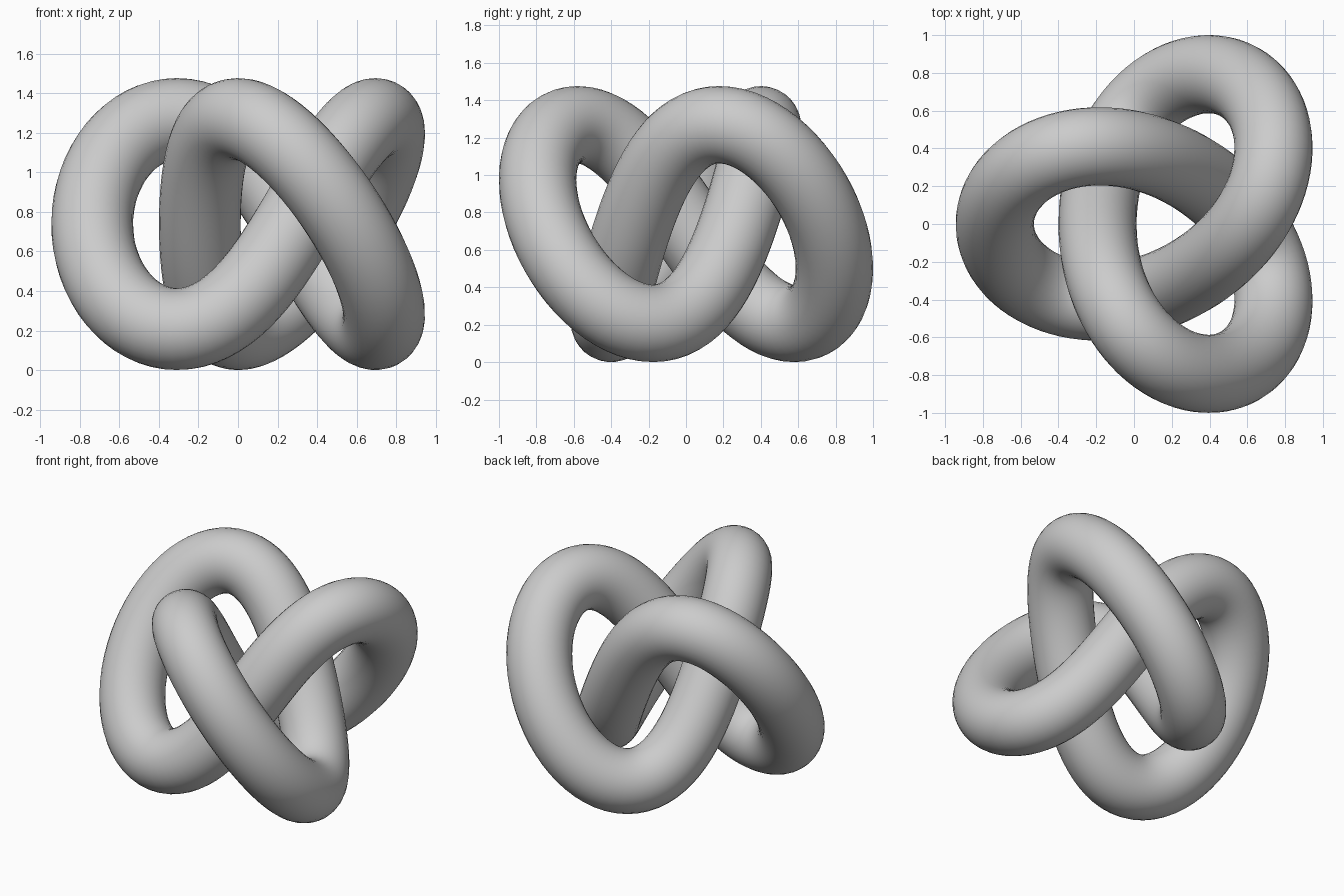
import bpy
from math import sin, cos, tau

if "Cube" in bpy.data.objects:
    bpy.data.objects.remove(bpy.data.objects["Cube"])

TUBE = 0.207      # tube radius
AMP = 0.531       # height swing of the centre line
STEPS = 192


def knot_point(t):
    """Three-lobed knot centre line as a sum of rotating arms."""
    arms = ((0.58, 2), (0.225, -1), (0.047, 5), (0.014, -4))
    x = 0.129 - sum(r * cos(k * t) for r, k in arms)
    y = -sum(r * sin(k * t) for r, k in arms)
    return x, y, TUBE + AMP - AMP * sin(3 * t), 1.0


# Closed centre line with a round bevel
curve = bpy.data.curves.new("knot_tube", 'CURVE')
curve.dimensions = '3D'
curve.bevel_depth = TUBE
curve.bevel_resolution = 14
spline = curve.splines.new('POLY')
spline.points.add(STEPS - 1)
for i, p in enumerate(spline.points):
    p.co = knot_point(tau * i / STEPS)
spline.use_cyclic_u = True

knot = bpy.data.objects.new("knot_tube", curve)
bpy.context.collection.objects.link(knot)

# Turn into a smooth mesh
bpy.context.view_layer.objects.active = knot
knot.select_set(True)
bpy.ops.object.convert(target='MESH')
bpy.ops.object.shade_smooth()
